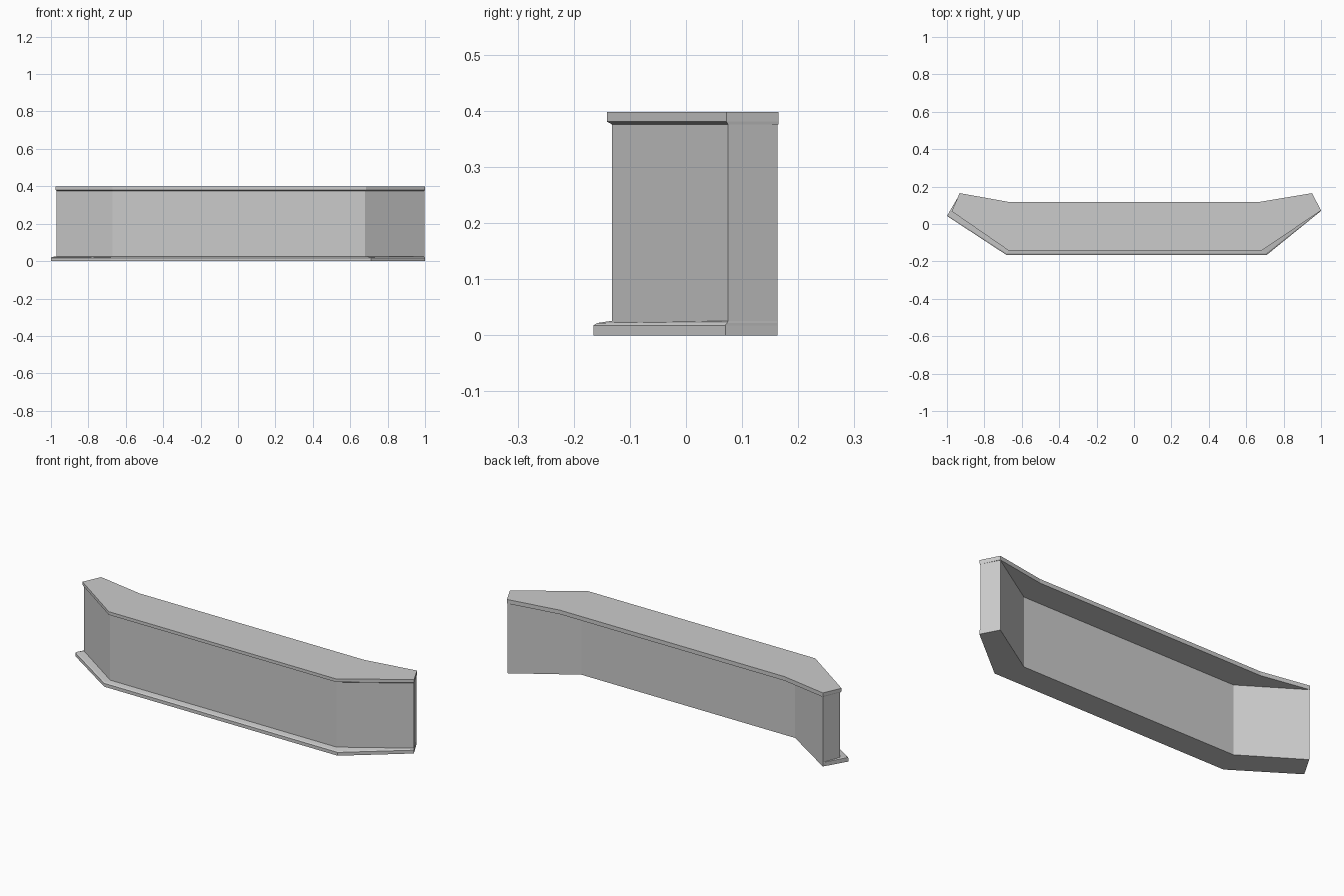
import bpy, bmesh

if "Cube" in bpy.data.objects:
    bpy.data.objects.remove(bpy.data.objects["Cube"])


def loft(name, layers):
    """Closed solid from matching outlines stacked in z."""
    bm = bmesh.new()
    rings = [[bm.verts.new((x, y, z)) for x, y in pts] for pts, z in layers]
    n = len(rings[0])
    bm.faces.new(rings[0][::-1])
    bm.faces.new(rings[-1])
    for low, up in zip(rings, rings[1:]):
        for i in range(n):
            j = (i + 1) % n
            bm.faces.new((low[i], low[j], up[j], up[i]))
    bmesh.ops.recalc_face_normals(bm, faces=bm.faces)
    mesh = bpy.data.meshes.new(name)
    bm.to_mesh(mesh)
    bm.free()
    obj = bpy.data.objects.new(name, mesh)
    bpy.context.collection.objects.link(obj)
    return obj


# Front outlines, left end to right end
wall_front = [(-0.97, 0.072), (-0.67, -0.132), (0.68, -0.132), (0.997, 0.075)]
lip_front = [(-0.975, 0.068), (-0.672, -0.141), (0.684, -0.141), (1.0, 0.072)]
flange_edge = [(-0.997, 0.047), (-0.681, -0.158), (0.706, -0.158), (0.999, 0.073)]
flange_front = [(-1.0, 0.043), (-0.683, -0.165), (0.71, -0.165), (1.0, 0.07)]

# Back outlines, right end to left end
wall_back = [(0.95, 0.163), (0.645, -0.03), (-0.63, -0.03), (-0.93, 0.163)]
plate_back = [(0.952, 0.165), (0.67, 0.118), (-0.67, 0.118), (-0.932, 0.165)]

# Thick cranked wall
loft("wall", [(wall_front + wall_back, 0.0), (wall_front + wall_back, 0.385)])

# Foot flange with eased top edge
loft("bottom_flange", [(flange_front + wall_back, 0.0),
                       (flange_front + wall_back, 0.018),
                       (flange_edge + wall_back, 0.022),
                       (wall_front + wall_back, 0.026)])

# Top plate, overhanging the wall at the back, with a small front lip
loft("top_plate", [(wall_front + plate_back, 0.376),
                   (lip_front + plate_back, 0.381),
                   (lip_front + plate_back, 0.398)])
